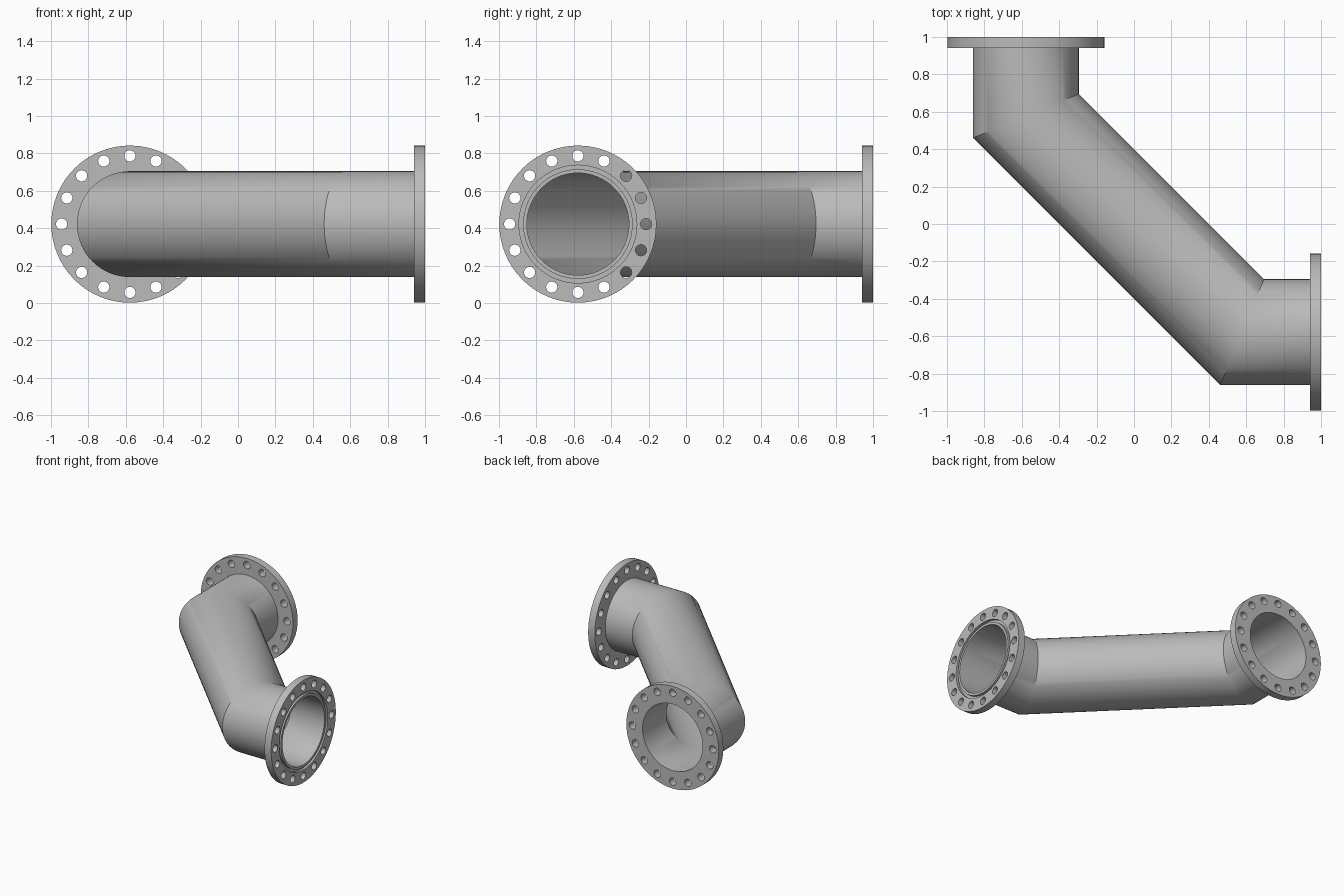
import bpy, bmesh, math
from mathutils import Vector, Matrix

cube = bpy.data.objects.get("Cube")
if cube:
    bpy.data.objects.remove(cube, do_unlink=True)

SEG = 64
OUTER, BORE = 0.283, 0.273
FLANGE_R, THICK = 0.42, 0.06
BOLTS, BOLT_CIRCLE, BOLT_R = 16, 0.365, 0.03
MID_Z, OFF = 0.422, 0.578

steel = bpy.data.materials.new("grey_steel")
steel.use_nodes = True
steel.diffuse_color = (0.5, 0.5, 0.5, 1)
steel.node_tree.nodes["Principled BSDF"].inputs["Base Color"].default_value = (0.5, 0.5, 0.5, 1)


def make_object(name, bm):
    bmesh.ops.recalc_face_normals(bm, faces=bm.faces)
    mesh = bpy.data.meshes.new(name)
    bm.to_mesh(mesh)
    bm.free()
    mesh.materials.append(steel)
    obj = bpy.data.objects.new(name, mesh)
    bpy.context.collection.objects.link(obj)
    return obj


def smooth(obj):
    bpy.ops.object.select_all(action="DESELECT")
    obj.select_set(True)
    bpy.context.view_layer.objects.active = obj
    bpy.ops.object.shade_smooth_by_angle(angle=math.radians(30))


def bridge(bm, rings):
    """Join each closed ring to the next, and the last to the first."""
    for a, b in zip(rings, rings[1:] + rings[:1]):
        for i in range(SEG):
            j = (i + 1) % SEG
            bm.faces.new((a[i], a[j], b[j], b[i]))


# Mitred pipe: rings stretched along the bisector plane at each bend
path = [Vector(p) for p in ((-OFF, 1 - THICK, MID_Z), (-OFF, OFF, MID_Z),
                            (OFF, -OFF, MID_Z), (1 - THICK, -OFF, MID_Z))]


def pipe_ring(bm, k, radius):
    before = (path[max(k, 1)] - path[max(k, 1) - 1]).normalized()
    nxt = min(k + 1, len(path) - 1)
    after = (path[nxt] - path[nxt - 1]).normalized()
    tangent = (before + after).normalized()
    side = tangent.cross(Vector((0, 0, 1))) / tangent.dot(before)
    ring = []
    for i in range(SEG):
        a = math.tau * i / SEG
        offset = side * math.cos(a) + Vector((0, 0, math.sin(a)))
        ring.append(bm.verts.new(path[k] + offset * radius))
    return ring


bm = bmesh.new()
order = range(len(path))
bridge(bm, [pipe_ring(bm, k, OUTER) for k in order]
       + [pipe_ring(bm, k, BORE) for k in reversed(order)])
smooth(make_object("mitred_pipe", bm))


# Flanges: turned profile of (radius, height), then drilled bolt holes
def make_flange(name, profile, matrix):
    bm = bmesh.new()
    bridge(bm, [[bm.verts.new((r * math.cos(math.tau * i / SEG),
                               r * math.sin(math.tau * i / SEG), h))
                 for i in range(SEG)] for r, h in profile])
    flange = make_object(name, bm)

    bm = bmesh.new()
    for i in range(BOLTS):
        a = math.tau * i / BOLTS
        spot = Matrix.Translation((BOLT_CIRCLE * math.cos(a),
                                   BOLT_CIRCLE * math.sin(a), THICK / 2))
        bmesh.ops.create_cone(bm, cap_ends=True, segments=24, radius1=BOLT_R,
                              radius2=BOLT_R, depth=THICK * 2, matrix=spot)
    drill = make_object("bolt_hole_cutter", bm)
    drill.hide_render = True

    mod = flange.modifiers.new("bolt_holes", "BOOLEAN")
    mod.operation, mod.solver, mod.object = "DIFFERENCE", "EXACT", drill
    graph = bpy.context.evaluated_depsgraph_get()
    drilled = bpy.data.meshes.new_from_object(flange.evaluated_get(graph))
    flange.modifiers.clear()
    flange.data = drilled
    bpy.data.objects.remove(drill, do_unlink=True)
    flange.matrix_world = matrix
    smooth(flange)


plain = [(BORE, 0), (FLANGE_R, 0), (FLANGE_R, THICK), (BORE, THICK)]
groove = [(0.315, THICK), (0.315, THICK - 0.02), (0.293, THICK - 0.02), (0.293, THICK)]
make_flange("back_flange", plain,
            Matrix.Translation(path[0]) @ Matrix.Rotation(-math.pi / 2, 4, "X"))
make_flange("left_grooved_flange", plain[:3] + groove + plain[3:],
            Matrix.Translation(path[-1]) @ Matrix.Rotation(math.pi / 2, 4, "Y"))
